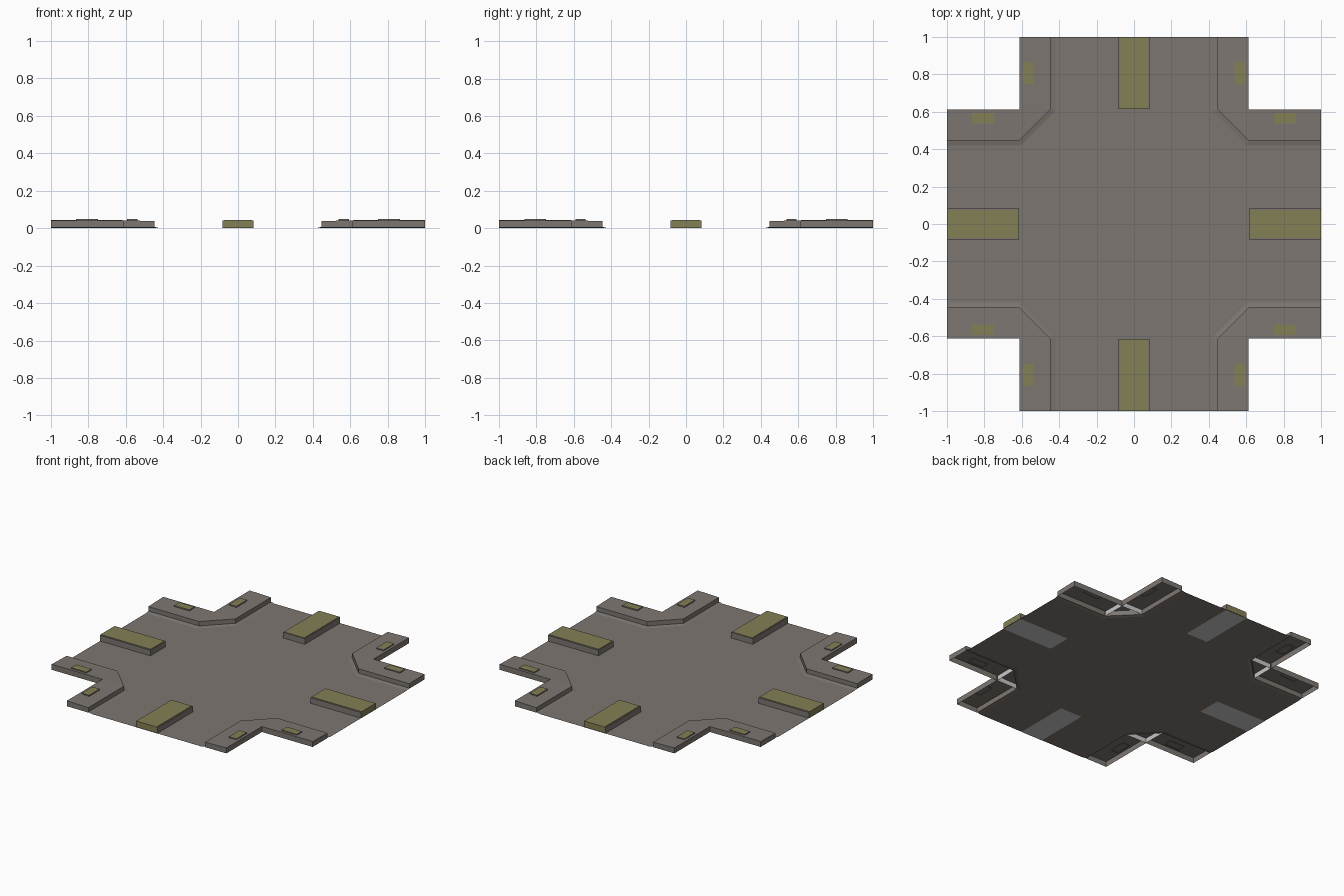
import bpy, math
from mathutils import Matrix

if "Cube" in bpy.data.objects:
    bpy.data.objects.remove(bpy.data.objects["Cube"])


def material(name, rgb):
    m = bpy.data.materials.new(name)
    m.diffuse_color = (*rgb, 1)
    m.use_nodes = True
    m.node_tree.nodes["Principled BSDF"].inputs["Base Color"].default_value = m.diffuse_color
    return m


PAVING = material("paving_grey", (0.205, 0.183, 0.165))
GRASS = material("grass_olive", (0.230, 0.215, 0.092))
PALE = material("pale_grey", (0.58, 0.58, 0.58))


def build(name, verts, faces, mats, indices=None):
    me = bpy.data.meshes.new(name)
    me.from_pydata(verts, [], faces)
    for m in mats:
        me.materials.append(m)
    if indices:
        for p, i in zip(me.polygons, indices):
            p.material_index = i
    ob = bpy.data.objects.new(name, me)
    bpy.context.collection.objects.link(ob)
    return ob


def four(name, verts, faces, mats, indices=None):
    # repeat a part around the crossing in quarter turns
    for k in range(4):
        ob = build(f"{name}_{k + 1}", verts, faces, mats, indices)
        ob.data.transform(Matrix.Rotation(k * math.pi / 2, 4, 'Z'))


def shell(x0, x1, y0, y1, z0, z1):
    # open-bottomed box: top first, then -y, +x, +y, -x
    c = [(x0, y0), (x1, y0), (x1, y1), (x0, y1)]
    verts = [(x, y, z0) for x, y in c] + [(x, y, z1) for x, y in c]
    faces = [(4, 5, 6, 7)] + [(i, (i + 1) % 4, (i + 1) % 4 + 4, i + 4) for i in range(4)]
    return verts, faces


# road surface with chamfered inner corners
ROAD_Z = 0.001
inner = [(1, .42), (.605, .42), (.42, .605), (.42, 1)]
outline = []
for k in range(4):
    for x, y in inner:
        for _ in range(k):
            x, y = -y, x
        outline.append((x, y, ROAD_Z))
build("road", outline, [tuple(range(16))], [PAVING])

# sloped gutter between road and kerb
curb = [(1, .447), (.611, .447), (.447, .611), (.447, 1)]
four("gutter", [(x, y, ROAD_Z) for x, y in inner] + [(x, y, .007) for x, y in curb],
     [(i + 1, i, i + 4, i + 5) for i in range(3)], [PAVING])

# corner pavements: hollow underneath, with pale inner cross walls
low, high = .038, .042
loop = [(.447, 1, low), (.447, .611, low), (.611, .447, low), (1, .447, low),
        (1, .611, high), (.611, .611, high), (.611, 1, high)]
verts = loop + [(x, y, .004) for x, y, z in loop]
faces = [(0, 1, 5, 6), (1, 2, 5), (2, 3, 4, 5)]
faces += [(i + 7, (i + 1) % 7 + 7, (i + 1) % 7, i) for i in range(7)]
four("pavement", verts, faces, [PAVING])
four("pavement_cross_wall",
     [(x, y, z) for z in (.004, .037) for x, y in ((.449, .611), (.609, .609), (.611, .449))],
     [(0, 1, 4, 3), (1, 2, 5, 4)], [PALE])

# small planting beds, two on each pavement
for tag, box in (("a", (.536, .592, .748, .864)), ("b", (.748, .864, .536, .592))):
    v, f = shell(*box, .038, .048)
    four("planter_" + tag, v, f, [PAVING, GRASS], [1, 0, 0, 0, 0])

# raised median strips: kerb, planted top and pale underside
v, f = shell(.613, 1, -.083, .083, .002, .041)
four("median_kerb", v, f, [PAVING, GRASS], [0, 0, 1, 0, 0])
v, f = shell(.616, 1, -.076, .076, .040, .044)
four("median_planting", v, f, [GRASS])
four("median_underside", [(.613, -.083, 0), (1, -.083, 0), (1, .083, 0), (.613, .083, 0)],
     [(3, 2, 1, 0)], [PALE])
